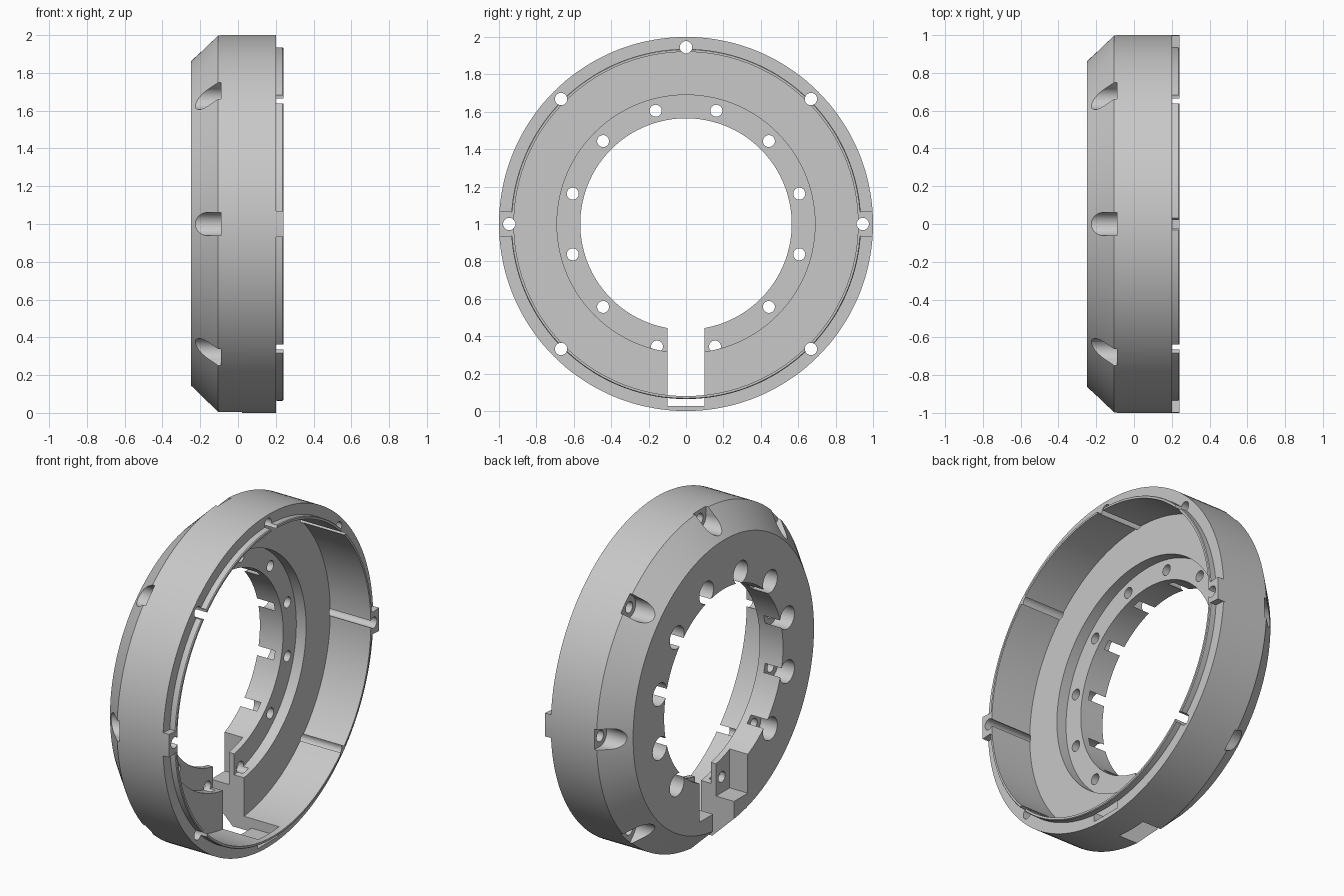
import bpy, bmesh, math
from mathutils import Matrix, Vector

old = bpy.data.objects.get("Cube")
if old:
    bpy.data.objects.remove(old, do_unlink=True)

grey = bpy.data.materials.new("plain grey")
grey.use_nodes = True
COLOUR = (0.58, 0.58, 0.58, 1)
grey.diffuse_color = COLOUR
grey.node_tree.nodes["Principled BSDF"].inputs["Base Color"].default_value = COLOUR


def finish(bm, name):
    bmesh.ops.recalc_face_normals(bm, faces=bm.faces)
    mesh = bpy.data.meshes.new(name)
    bm.to_mesh(mesh)
    bm.free()
    mesh.materials.append(grey)
    ob = bpy.data.objects.new(name, mesh)
    bpy.context.collection.objects.link(ob)
    return ob


def lathe(name, profile, start=0, sweep=360, steps=144):
    """Sweep an (x, radius) outline round the x axis through z = 1; angle 0 is +y."""
    bm = bmesh.new()
    full = sweep == 360
    rings = []
    for i in range(steps if full else steps + 1):
        a = math.radians(start + sweep * i / steps)
        rings.append([bm.verts.new((x, r * math.cos(a), 1 + r * math.sin(a)))
                      for x, r in profile])
    n = len(profile)
    pairs = list(zip(rings, rings[1:])) + ([(rings[-1], rings[0])] if full else [])
    for a, b in pairs:
        for j in range(n):
            k = (j + 1) % n
            bm.faces.new((a[j], a[k], b[k], b[j]))
    if not full:
        bm.faces.new(rings[0])
        bm.faces.new(rings[-1])
    return finish(bm, name)


def add_rod(bm, radius, degrees, r, x0, x1):
    a = math.radians(degrees)
    place = Matrix.Translation(((x0 + x1) / 2, radius * math.cos(a), 1 + radius * math.sin(a)))
    bmesh.ops.create_cone(bm, cap_ends=True, segments=32, radius1=r, radius2=r,
                          depth=x1 - x0, matrix=place @ Matrix.Rotation(math.pi / 2, 4, 'Y'))


def add_box(bm, low, high, place=Matrix()):
    low, high = Vector(low), Vector(high)
    bmesh.ops.create_cube(bm, size=1, matrix=place @ Matrix.Translation((low + high) / 2)
                          @ Matrix.Diagonal((*(high - low), 1)))


def cutter(name, build):
    bm = bmesh.new()
    build(bm)
    ob = finish(bm, name)
    ob.hide_render = True
    return ob


RIM = [i * 45 for i in range(8) if i != 6]      # no screw at the bottom slot
INNER = [15 + i * 30 for i in range(12) if i not in (8, 9)]
SLOT_SIDE = [270 - 13.3, 270 + 13.3]


def through_holes(bm):
    for a in RIM:
        add_rod(bm, 0.945, a, 0.033, -0.4, 0.4)
    for a in INNER:
        add_rod(bm, 0.627, a, 0.032, -0.4, 0)
    for a in SLOT_SIDE:                         # half hidden under the floor step
        add_rod(bm, 0.673, a, 0.032, -0.4, -0.06)


def counterbores(bm):
    for a in RIM:
        add_rod(bm, 0.945, a, 0.062, -0.4, -0.09)
    for a in INNER:
        add_rod(bm, 0.627, a, 0.068, -0.4, -0.14)


def open_sides(bm):
    # Straight sides that open each rim counterbore outwards
    for a in RIM:
        turn = Matrix.Translation((0, 0, 1)) @ Matrix.Rotation(math.radians(a), 4, 'X')
        add_box(bm, (-0.39, 0.945, -0.0619), (-0.0901, 1.1, 0.0619), turn)


def slot(bm):
    add_box(bm, (-0.4, -0.1, 0.028), (0.203, 0.1, 0.6))


def bottom_notch(bm):
    add_box(bm, (-0.41, -0.1, -0.1), (0.02, 0.1, 0.2))


def pockets(bm):
    for s in (-1, 1):
        ys = sorted((s * 0.09, s * 0.23))
        add_box(bm, (-0.4, ys[0], 0.25), (-0.13, ys[1], 0.52))


holes = cutter("hole_cutter", through_holes)
cutters = [cutter("slot_cutter", slot), cutter("notch_cutter", bottom_notch),
           cutter("pocket_cutter", pockets), cutter("counterbore_cutter", counterbores),
           cutter("open_side_cutter", open_sides), holes]

# Housing: chamfered shell, recessed inner flange and thin locating lip
housing = lathe("ring_housing", [
    (-0.25, 0.565), (-0.25, 0.86), (-0.105, 1.0), (0.2, 1.0), (0.2, 0.936),
    (0.235, 0.936), (0.24, 0.932), (0.24, 0.92), (-0.03, 0.92), (-0.03, 0.69),
    (-0.095, 0.69), (-0.095, 0.565)])

# Side tabs standing on the rim
tabs = [lathe(name, [(0.19, 0.92), (0.19, 1.0), (0.24, 1.0), (0.24, 0.92)], a - 4, 8, 6)
        for name, a in (("back_tab", 0), ("front_tab", 180))]


def carve(ob, tools):
    for tool in tools:
        mod = ob.modifiers.new(tool.name, 'BOOLEAN')
        mod.operation = 'DIFFERENCE'
        mod.solver = 'EXACT'
        mod.object = tool
    bpy.context.view_layer.update()
    graph = bpy.context.evaluated_depsgraph_get()
    mesh = bpy.data.meshes.new_from_object(ob.evaluated_get(graph))
    ob.modifiers.clear()
    ob.data = mesh


carve(housing, cutters)
for tab in tabs:
    carve(tab, [holes])
for tool in cutters:
    bpy.data.objects.remove(tool, do_unlink=True)

# Smooth round walls, crisp machined edges
bpy.context.view_layer.update()
bpy.ops.object.select_all(action='DESELECT')
for ob in [housing, *tabs]:
    ob.select_set(True)
bpy.context.view_layer.objects.active = housing
bpy.ops.object.shade_smooth_by_angle(angle=math.radians(25))
